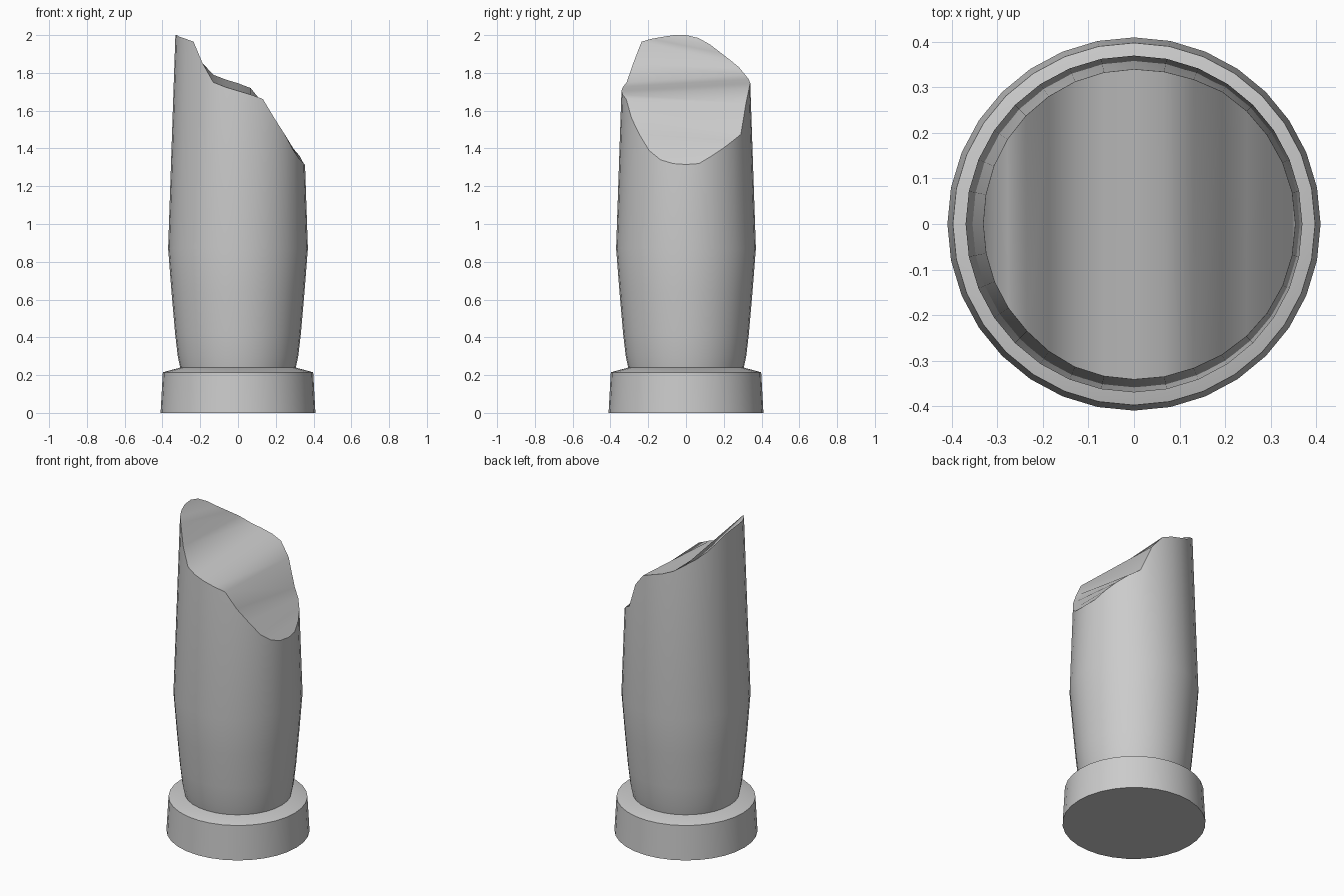
import bpy, bmesh, math

if "Cube" in bpy.data.objects:
    bpy.data.objects.remove(bpy.data.objects["Cube"])

SIDES = 32
HALF = SIDES // 2

# Broken rim heights from the low side (+x) to the high side (-x)
FRONT = [1.315, 1.32, 1.34, 1.39, 1.475, 1.56, 1.662, 1.685, 1.705,
         1.725, 1.75, 1.85, 1.965, 1.98, 1.99, 2.0, 2.0]
BACK = [1.315, 1.32, 1.36, 1.40, 1.44, 1.475, 1.64, 1.72, 1.745,
        1.765, 1.79, 1.83, 1.865, 1.905, 1.95, 1.985, 2.0]


def ring(bm, radius, height):
    """Ring of vertices; radius and height may be functions of the index."""
    verts = []
    for i in range(SIDES):
        a = 2 * math.pi * i / SIDES
        z = height(i) if callable(height) else height
        r = radius(z) if callable(radius) else radius
        verts.append(bm.verts.new((r * math.cos(a), r * math.sin(a), z)))
    return verts


def bridge(bm, low, high):
    for i in range(SIDES):
        j = (i + 1) % SIDES
        bm.faces.new((low[i], low[j], high[j], high[i]))


def finish(bm, name):
    bmesh.ops.recalc_face_normals(bm, faces=bm.faces)
    mesh = bpy.data.meshes.new(name)
    bm.to_mesh(mesh)
    bm.free()
    obj = bpy.data.objects.new(name, mesh)
    bpy.context.collection.objects.link(obj)
    bpy.ops.object.select_all(action='DESELECT')
    obj.select_set(True)
    bpy.context.view_layer.objects.active = obj
    bpy.ops.object.shade_smooth_by_angle(angle=math.radians(35))


def rim_height(i):
    return BACK[i] if i <= HALF else FRONT[SIDES - i]


def rim_radius(z):
    return 0.37 - (z - 0.87) * 0.034


# Round plinth with a shallow sloping top
bm = bmesh.new()
rings = [ring(bm, r, z) for r, z in
         [(0.41, 0), (0.398, 0.215), (0.305, 0.24)]]
for low, high in zip(rings, rings[1:]):
    bridge(bm, low, high)
bm.faces.new(rings[0])
bm.faces.new(rings[-1])
finish(bm, "plinth")

# Bulging shaft ending in the broken rim
bm = bmesh.new()
rings = [ring(bm, r, z) for r, z in
         [(0.305, 0.235), (0.319, 0.30), (0.333, 0.42), (0.352, 0.64), (0.37, 0.87)]]
rings.append(ring(bm, rim_radius, rim_height))
for low, high in zip(rings, rings[1:]):
    bridge(bm, low, high)
bm.faces.new(rings[0])

# Fracture surface: strips running from the front rim to the back rim
top = rings[-1]
for k in range(HALF):
    strip = [top[k], top[k + 1], top[-(k + 1)], top[-k]]
    bm.faces.new(list(dict.fromkeys(strip)))
finish(bm, "broken_shaft")
